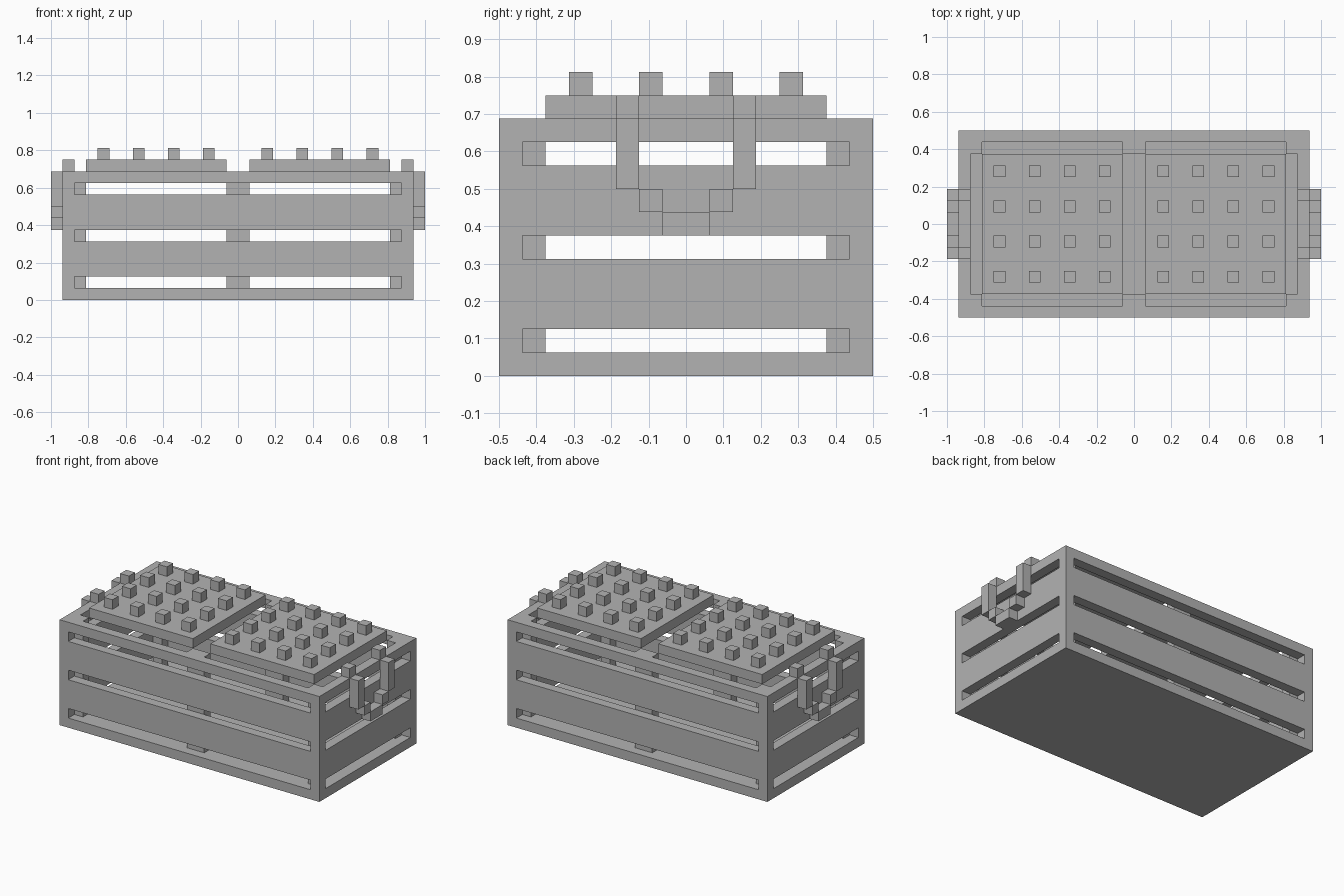
import bpy
import bmesh
from mathutils import Matrix, Vector

cube = bpy.data.objects.get("Cube")
if cube:
    bpy.data.objects.remove(cube, do_unlink=True)

U = 1 / 16  # every part sits on this grid

grey = bpy.data.materials.new("plain grey")
grey.use_nodes = True
colour = (0.45, 0.45, 0.45, 1)
grey.diffuse_color = colour
grey.node_tree.nodes["Principled BSDF"].inputs["Base Color"].default_value = colour


def build(name, boxes):
    """One object from boxes given as (x range, y range, z range) in grid units."""
    bm = bmesh.new()
    for ranges in boxes:
        centre = Vector([(a + b) / 2 * U for a, b in ranges])
        size = [abs(b - a) * U for a, b in ranges]
        matrix = Matrix.Translation(centre) @ Matrix.Diagonal((*size, 1))
        bmesh.ops.create_cube(bm, size=1, matrix=matrix)
    mesh = bpy.data.meshes.new(name)
    bm.to_mesh(mesh)
    bm.free()
    mesh.materials.append(grey)
    obj = bpy.data.objects.new(name, mesh)
    bpy.context.collection.objects.link(obj)
    return obj


def span(a, b, side):
    """Range mirrored to the given side."""
    return (a, b) if side > 0 else (-b, -a)


SIDES = (-1, 1)
HEIGHT = 11
SLATS = [(0, 1), (2, 5), (6, 9), (10, HEIGHT)]

# Crate: floor, slatted walls and corner stiles
build("crate_floor", [((-14, 14), (-7, 7), (0, 1))])
for s, label in zip(SIDES, ("front", "back")):
    build(label + "_slats", [((-14, 14), span(7, 8, s), z) for z in SLATS])
for s, label in zip(SIDES, ("right", "left")):
    build(label + "_slats", [(span(14, 15, s), (-7, 7), z) for z in SLATS])
build("corner_stiles", [(span(14, 15, sx), span(7, 8, sy), (0, HEIGHT))
                        for sx in SIDES for sy in SIDES])

# Inner posts at the corners and in the middle of the long walls
build("inner_corner_posts", [(span(13, 14, sx), span(6, 7, sy), (1, HEIGHT))
                             for sx in SIDES for sy in SIDES])
build("middle_posts", [((-1, 1), span(6, 7, sy), (1, HEIGHT)) for sy in SIDES])

for s, label in zip(SIDES, ("right", "left")):
    # Lid panel with a four by four grid of studs
    build(label + "_lid", [(span(1, 13, s), (-6, 6), (11, 12))])
    build(label + "_studs", [(span(2 + 3 * i, 3 + 3 * i, s),
                              (3 * j - 5, 3 * j - 4), (12, 13))
                             for i in range(4) for j in range(4)])
    # Stepped rope handle hooked over the rim
    handle = [(span(15, 16, s), (-1, 1), (6, 7))]
    for sy in SIDES:
        handle += [(span(14, 15, s), span(2, 3, sy), (11, 12)),
                   (span(15, 16, s), span(2, 3, sy), (8, 11)),
                   (span(15, 16, s), span(1, 2, sy), (7, 8))]
    build(label + "_handle", handle)
